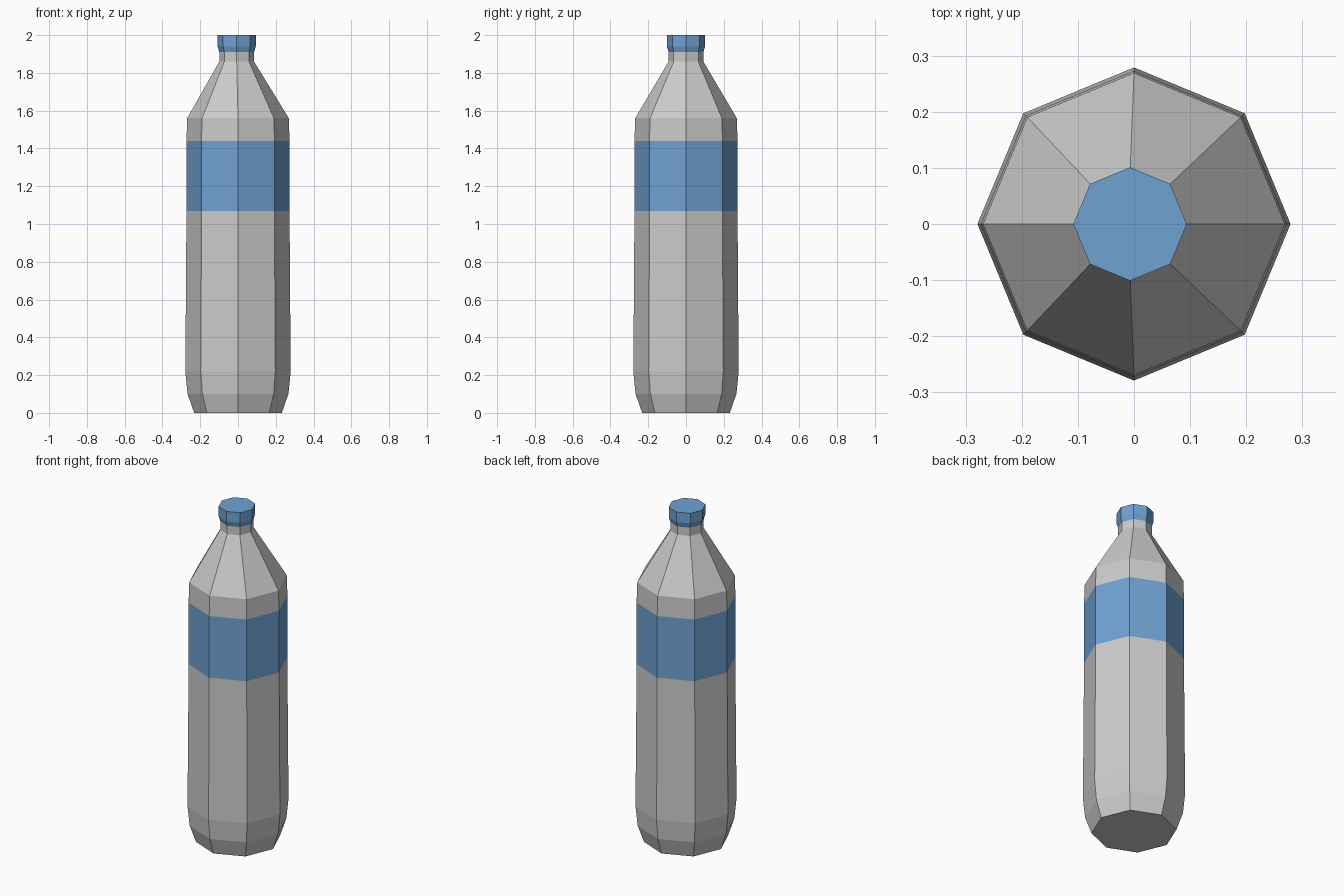
import bpy, bmesh
from math import cos, sin, pi

if "Cube" in bpy.data.objects:
    bpy.data.objects.remove(bpy.data.objects["Cube"])

SIDES = 8

def material(name, color):
    m = bpy.data.materials.new(name)
    m.diffuse_color = color
    m.use_nodes = True
    m.node_tree.nodes["Principled BSDF"].inputs["Base Color"].default_value = m.diffuse_color
    return m

def lathe(name, profile, mat=None, bottom=False, top=False):
    """Octagonal shell from (radius, z, x offset) rings, optionally closed."""
    bm = bmesh.new()
    rings = [[bm.verts.new((dx + r * cos(2 * pi * i / SIDES), r * sin(2 * pi * i / SIDES), z))
              for i in range(SIDES)] for r, z, dx in profile]
    for a, b in zip(rings, rings[1:]):
        for i in range(SIDES):
            j = (i + 1) % SIDES
            bm.faces.new((a[i], a[j], b[j], b[i]))
    if bottom:
        bm.faces.new(rings[0][::-1])
    if top:
        bm.faces.new(rings[-1])
    mesh = bpy.data.meshes.new(name)
    bm.to_mesh(mesh)
    bm.free()
    obj = bpy.data.objects.new(name, mesh)
    bpy.context.collection.objects.link(obj)
    if mat:
        mesh.materials.append(mat)
    return obj

blue = material("blue_plastic", (0.16, 0.36, 0.65, 1))

# Lower body with tapered foot
lathe("lower_body", [(0.232, 0, 0), (0.267, 0.10, 0), (0.279, 0.22, 0),
                     (0.275, 0.73, 0), (0.273, 1.07, 0)], bottom=True)
# Label band flush with the body
lathe("label_band", [(0.273, 1.07, 0), (0.273, 1.44, 0)], blue)
# Shoulder and neck; the neck sits slightly off centre
lathe("shoulder_and_neck", [(0.273, 1.44, 0), (0.269, 1.56, 0),
                            (0.092, 1.86, -0.007), (0.092, 1.91, -0.007)])
# Cap
lathe("cap", [(0.092, 1.91, -0.007), (0.101, 1.94, -0.007), (0.101, 2.0, -0.007)],
      blue, top=True)
